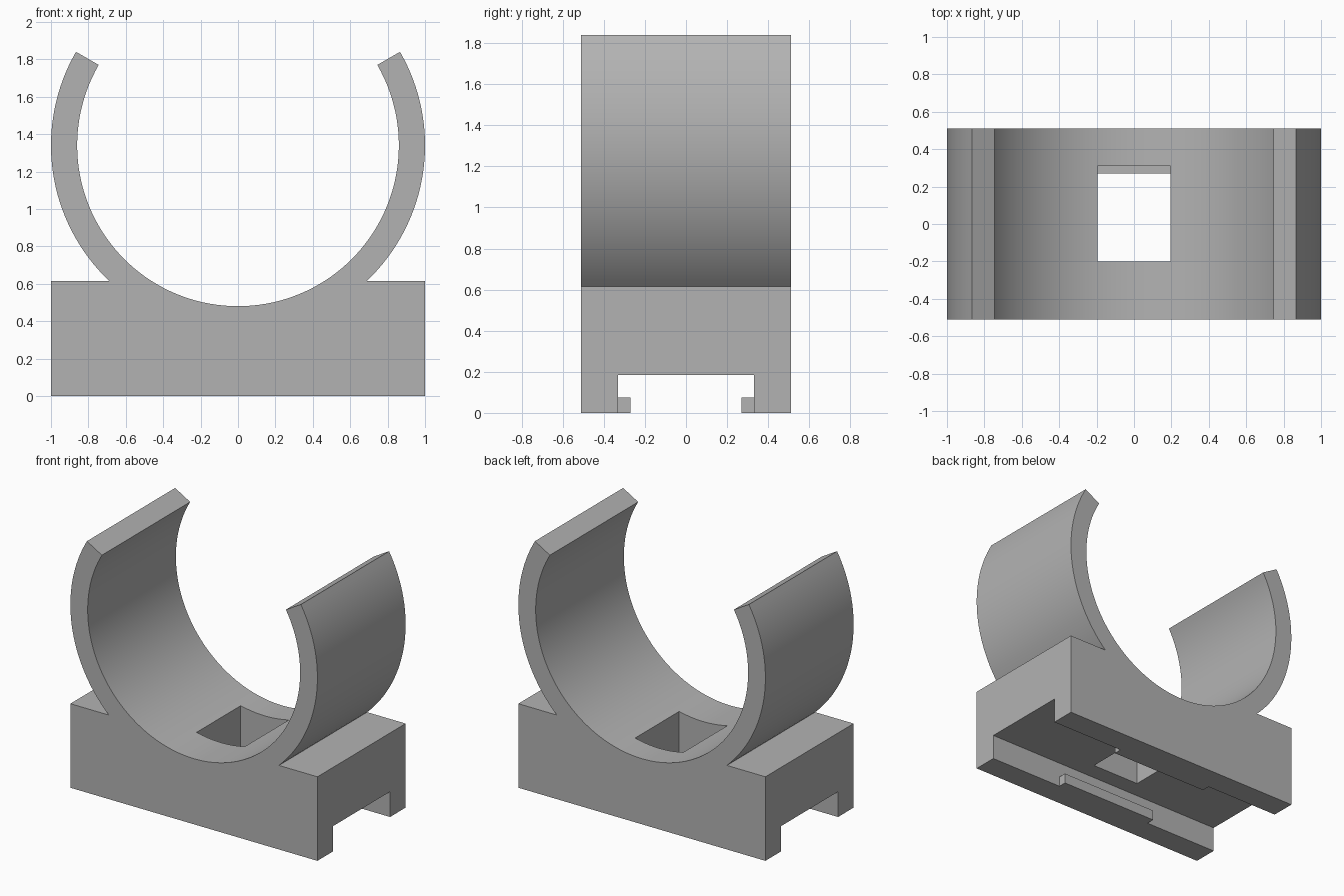
import bpy
import bmesh
from math import sin, cos, radians, degrees, asin

cube = bpy.data.objects.get("Cube")
if cube:
    bpy.data.objects.remove(cube, do_unlink=True)

# Main dimensions
HALF_DEPTH = 0.51
BLOCK_TOP = 0.615
RING_Z, OUTER, INNER = 1.34, 1.0, 0.86
OPENING = 30          # angle of the clip tips above horizontal
RAIL_Y, LIP_Y = 0.33, 0.27

grey = bpy.data.materials.new("plain_grey")
grey.use_nodes = True
colour = (0.45, 0.45, 0.45, 1)
grey.diffuse_color = colour
grey.node_tree.nodes["Principled BSDF"].inputs["Base Color"].default_value = colour


def add_object(name, bm):
    bmesh.ops.recalc_face_normals(bm, faces=bm.faces)
    mesh = bpy.data.meshes.new(name)
    bm.to_mesh(mesh)
    bm.free()
    mesh.materials.append(grey)
    obj = bpy.data.objects.new(name, mesh)
    bpy.context.collection.objects.link(obj)
    return obj


def box(name, x, y, z):
    """Box from (min, max) pairs on each axis."""
    bm = bmesh.new()
    bmesh.ops.create_cube(bm, size=1)
    for v in bm.verts:
        for axis, (low, high) in enumerate((x, y, z)):
            v.co[axis] = high if v.co[axis] > 0 else low
    return add_object(name, bm)


def arc(radius, start, end, steps):
    angles = [radians(start + (end - start) * i / steps) for i in range(steps + 1)]
    return [(radius * cos(a), RING_Z + radius * sin(a)) for a in angles]


def cut(target, cutter):
    mod = target.modifiers.new(cutter.name, 'BOOLEAN')
    mod.operation = 'DIFFERENCE'
    mod.solver = 'EXACT'
    mod.object = cutter
    bpy.context.view_layer.objects.active = target
    bpy.ops.object.modifier_apply(modifier=mod.name)
    bpy.data.objects.remove(cutter, do_unlink=True)


# Clip and base block share one outline, extruded front to back
meet = degrees(asin((BLOCK_TOP - RING_Z) / OUTER))
outline = arc(INNER, OPENING, -180 - OPENING, 96)
outline += arc(OUTER, 180 - OPENING, 180 - meet, 32)
outline += [(-1, BLOCK_TOP), (-1, 0), (1, 0), (1, BLOCK_TOP)]
outline += arc(OUTER, meet, OPENING, 32)

bm = bmesh.new()
face = bm.faces.new([bm.verts.new((x, -HALF_DEPTH, z)) for x, z in outline])
extruded = bmesh.ops.extrude_face_region(bm, geom=[face], use_keep_orig=True)
for item in extruded["geom"]:
    if isinstance(item, bmesh.types.BMVert):
        item.co.y = HALF_DEPTH
clip = add_object("pipe_clip_body", bm)

# Rail channel under the block, and the rectangular hole through its floor
cut(clip, box("channel_cutter", (-1.2, 1.2), (-RAIL_Y, RAIL_Y), (-0.2, 0.185)))
cut(clip, box("hole_cutter", (-0.195, 0.195), (-0.2, 0.31), (0.1, 0.9)))

bpy.ops.object.select_all(action='DESELECT')
clip.select_set(True)
bpy.context.view_layer.objects.active = clip
bpy.ops.object.shade_smooth_by_angle(angle=radians(25))

# Retaining tabs inside the channel
for name, side in (("front_tab", -1), ("back_tab", 1)):
    box(name, (-0.4, 0.4), sorted((side * LIP_Y, side * RAIL_Y)), (0, 0.075))
